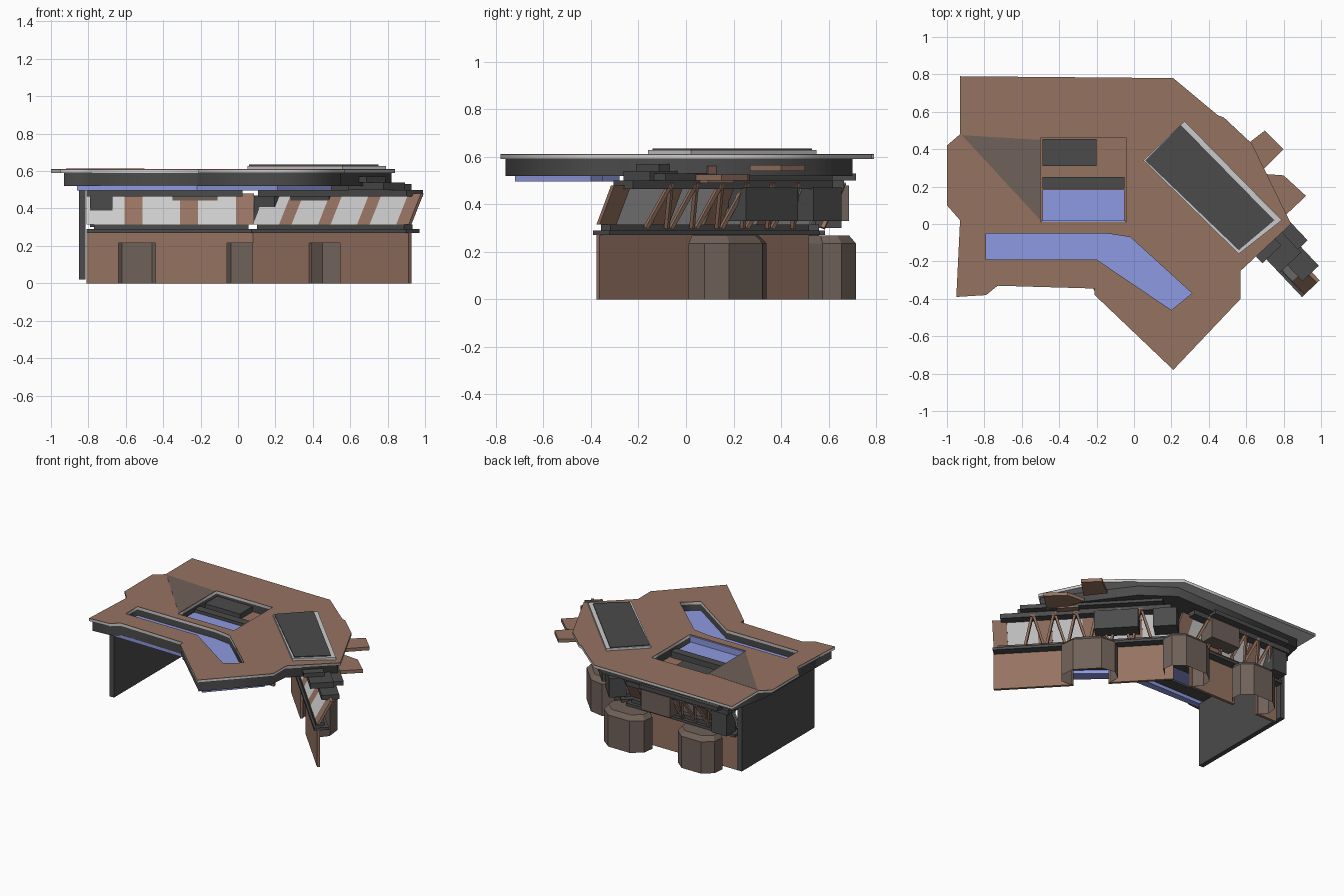
import bpy, bmesh
from mathutils import Vector

if "Cube" in bpy.data.objects:
    bpy.data.objects.remove(bpy.data.objects["Cube"])


def material(name, r, g, b):
    m = bpy.data.materials.new(name)
    m.diffuse_color = (r, g, b, 1)
    m.use_nodes = True
    m.node_tree.nodes["Principled BSDF"].inputs["Base Color"].default_value = m.diffuse_color
    return m


BROWN = material("brown", .30, .17, .12)
STONE = material("stone", .16, .12, .10)
DARK = material("dark_grey", .07, .07, .07)
PALE = material("pale_grey", .55, .55, .55)
BLUE = material("blue", .27, .32, .75)


def finish(name, bm, mat):
    bmesh.ops.recalc_face_normals(bm, faces=bm.faces)
    me = bpy.data.meshes.new(name)
    bm.to_mesh(me)
    bm.free()
    ob = bpy.data.objects.new(name, me)
    bpy.context.collection.objects.link(ob)
    me.materials.append(mat)
    return ob


def prism(name, pts, z0, z1, mat, shift=(0, 0)):
    """Extruded plan; shift moves the top sideways for leaning parts."""
    bm = bmesh.new()
    lo = [bm.verts.new((x, y, z0)) for x, y in pts]
    hi = [bm.verts.new((x + shift[0], y + shift[1], z1)) for x, y in pts]
    n = len(pts)
    bm.faces.new(lo)
    bm.faces.new(hi)
    for i in range(n):
        bm.faces.new((lo[i], lo[(i + 1) % n], hi[(i + 1) % n], hi[i]))
    return finish(name, bm, mat)


def rect(x0, y0, x1, y1):
    return [(x0, y0), (x1, y0), (x1, y1), (x0, y1)]


def holed_plate(name, loops, z0, z1, mat):
    """Plate from an outline and hole loops, using a filled 2D curve."""
    cu = bpy.data.curves.new(name, 'CURVE')
    cu.dimensions = '2D'
    cu.fill_mode = 'BOTH'
    cu.extrude = (z1 - z0) / 2
    for pts in loops:
        sp = cu.splines.new('POLY')
        sp.points.add(len(pts) - 1)
        for p, (x, y) in zip(sp.points, pts):
            p.co = (x, y, 0, 1)
        sp.use_cyclic_u = True
    ob = bpy.data.objects.new(name, cu)
    bpy.context.collection.objects.link(ob)
    ob.location.z = (z0 + z1) / 2
    bpy.ops.object.select_all(action='DESELECT')
    ob.select_set(True)
    bpy.context.view_layer.objects.active = ob
    bpy.ops.object.convert(target='MESH')
    ob = bpy.context.object
    ob.data.materials.clear()
    ob.data.materials.append(mat)
    return ob


class Wing:
    """Local frame of one wing: u along the wall, v outwards."""
    def __init__(self, name, p, q):
        self.name, self.p = name, Vector(p)
        d = Vector(q) - self.p
        self.length = d.length
        self.d = d.normalized()
        self.n = Vector((-self.d.y, self.d.x))

    def at(self, u, v):
        return tuple(self.p + self.d * u + self.n * v)

    def block(self, name, u0, u1, v0, v1, z0, z1, mat, lean=0):
        pts = [self.at(u0, v0), self.at(u1, v0), self.at(u1, v1), self.at(u0, v1)]
        return prism(self.name + "_" + name, pts, z0, z1, mat, tuple(self.n * lean))

    def rod(self, name, a, b):
        pa = Vector((*self.at(a[0], a[1]), a[2]))
        pb = Vector((*self.at(b[0], b[1]), b[2]))
        bm = bmesh.new()
        bmesh.ops.create_cone(bm, cap_ends=True, segments=4, radius1=.012,
                              radius2=.012, depth=(pb - pa).length)
        ob = finish(self.name + "_" + name, bm, BROWN)
        ob.location = (pa + pb) / 2
        ob.rotation_mode = 'QUATERNION'
        ob.rotation_quaternion = (pb - pa).to_track_quat('Z', 'Y')

    def bay(self, u, w, depth):
        """Faceted hollow bay with chamfered top, open to the room."""
        prof = [(-w, 0), (-w * 1.6, .3), (-w * 1.5, .7), (-w * .8, 1),
                (w * .8, 1), (w * 1.5, .7), (w * 1.6, .3), (w, 0)]
        bm = bmesh.new()
        rings = []
        for z, k in ((0, 1), (.235, 1), (.268, .86)):
            rings.append([bm.verts.new((*self.at(u + a * k, b * depth * k), z)) for a, b in prof])
        for r, s in zip(rings, rings[1:]):
            for i in range(len(prof) - 1):
                bm.faces.new((r[i], r[i + 1], s[i + 1], s[i]))
        bm.faces.new(rings[-1])
        finish(self.name + "_bay", bm, STONE)


back = Wing("back", (-.81, .515), (.085, .515))
side = Wing("side", (.085, .515), (.92, -.37))

# Base walls with openings into the bays
for wing, bays in ((back, [(.27, .1, .195), (.86, .11, .2)]), (side, [(.56, .12, .21)])):
    start = 0
    for u, w, depth in bays:
        wing.block("base_wall", start, u - w, -.01, .01, 0, .27, BROWN)
        wing.block("bay_header", u - w, min(u + w, wing.length), -.01, .01, .215, .27, BROWN)
        wing.bay(u, w, depth)
        start = u + w
    if start < wing.length:
        wing.block("base_wall", start, wing.length, -.01, .01, 0, .27, BROWN)

# Tall end wall on the left
prism("left_end_wall", rect(-.85, -.29, -.815, .56), .02, .5, DARK)

# Upper storey: ledges, leaning windows, zigzag trusses
for wing, n in ((back, 3), (side, 4)):
    L = wing.length
    wing.block("floor_ledge", 0, L, -.03, .07, .27, .29, DARK)
    wing.block("sill", .04, L - .03, -.015, .045, .29, .315, DARK)
    wing.block("head_ledge", 0, L - .06, .03, .15, .465, .5, DARK)
    wing.block("eaves_beam", .05, L - .2, .06, .2, .5, .53, DARK)
    for i in range(n):
        a, b = L * i / n, L * (i + 1) / n
        m = a + (b - a) * .68
        wing.block("window", a, m, -.01, .005, .315, .48, PALE, .09)
        wing.block("panel", m, b, -.01, .01, .315, .48, BROWN, .09)
    for i in range(6):
        a = L * (.12 + .12 * i)
        wing.rod("truss", (a, .06, .3), (a + .06, .15, .49))
        wing.rod("truss", (a + .12, .06, .3), (a + .06, .15, .49))

# Projecting boxes on the upper storey
back.block("balcony_box", .46, .7, .06, .17, .33, .48, STONE)
back.block("end_box", .02, .14, .03, .14, .3, .47, DARK)
side.block("balcony_box", .22, .52, .06, .17, .33, .47, DARK)
side.block("corner_box", -.04, .12, .04, .16, .33, .47, DARK)
side.block("brown_box", .62, .77, .08, .2, .49, .56, BROWN)

# Roof sheet and the thick slab beneath it, with openings
outline = [(-.93, .79), (.21, .78), (.45, .58), (.48, .57), (.63, .43), (.84, .0),
           (.57, -.25), (.57, -.4), (.21, -.78), (-.21, -.38), (-.21, -.345),
           (-.73, -.33), (-.79, -.38), (-.95, -.39), (-.93, .02), (-1, .1),
           (-1, .42), (-.93, .48)]
under = [(-.86, .68), (.2, .7), (.42, .54), (.82, .0), (.56, -.25), (.55, -.4),
         (.21, -.76), (-.21, -.36), (-.22, -.34), (-.72, -.325), (-.79, -.37),
         (-.93, -.38), (-.92, .4)]
front_hole = [(-.79, -.05), (-.79, -.19), (-.2, -.19), (.2, -.46), (.31, -.37),
              (-.02, -.07), (-.15, -.05)]
back_hole = rect(-.5, .01, -.04, .46)
holed_plate("roof_slab", [under, front_hole, back_hole], .52, .59, DARK)
holed_plate("roof_edge", [outline, front_hole, back_hole], .59, .607, PALE)
holed_plate("roof_sheet", [outline, front_hole, back_hole], .607, .611, BROWN)

# Sunken glazing in the openings
prism("front_glazing", front_hole, .53, .545, BLUE)
prism("court_floor", back_hole, .525, .535, BROWN)
prism("court_glazing", rect(-.49, .012, -.05, .185), .535, .56, BLUE)
prism("court_back_glass", rect(-.495, .011, -.045, .018), .535, .605, BLUE)
prism("court_beam", rect(-.49, .19, -.05, .25), .535, .58, DARK)
prism("court_hatch", rect(-.49, .31, -.2, .455), .535, .575, DARK)

# Glazed strip below the front eaves
prism("front_eaves", [(-.86, -.325), (-.22, -.335), (.21, -.72), (.5, -.4), (.44, -.35),
                      (.2, -.6), (-.17, -.28), (-.86, -.28)], .495, .52, BLUE)

# Shaded dip in the roof
prism("roof_dip", [(-.92, .475), (-.5, .02), (-.5, .45)], .6105, .6125, STONE)

# Raised angled skylight
sky = [(.05, .34), (.27, .55), (.79, .02), (.56, -.16)]
prism("skylight_frame", sky, .6, .628, PALE)
prism("skylight_glass", [(.06, .34), (.25, .53), (.75, .02), (.56, -.14)], .628, .634, DARK)

# Small canopies on the right
prism("canopy_rear", [(.57, .4), (.7, .5), (.8, .4), (.67, .27)], .54, .565, BROWN)
prism("canopy_front", [(.66, .27), (.8, .26), (.92, .15), (.76, .0)], .5, .525, BROWN)
side.block("stepped_slab", .77, 1.04, -.03, .13, .5, .54, DARK)
side.block("end_slab", .72, .94, -.06, .08, .54, .57, DARK)
